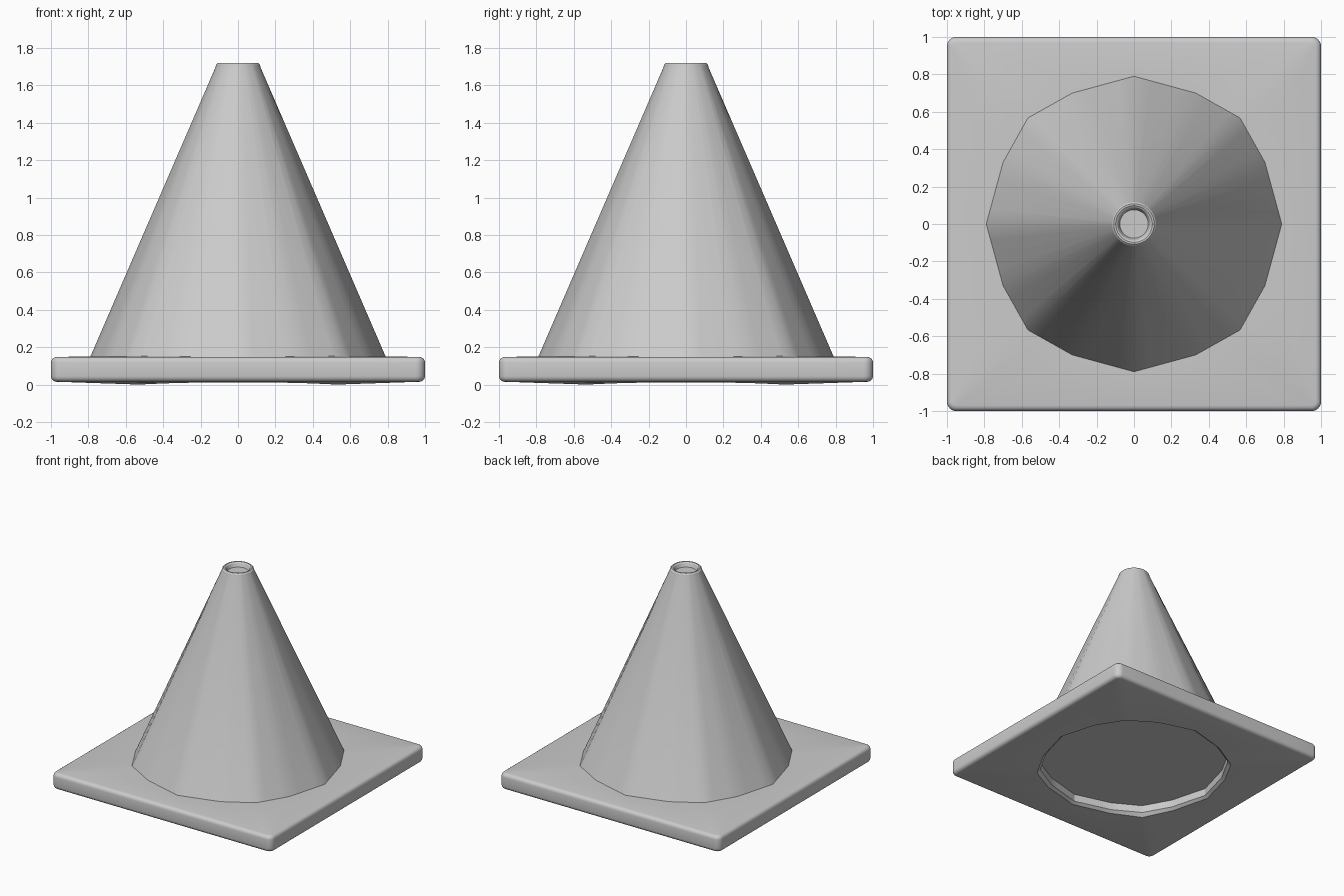
import bpy, bmesh
from math import sin, cos, pi
from mathutils import Vector

if "Cube" in bpy.data.objects:
    bpy.data.objects.remove(bpy.data.objects["Cube"])

N = 64  # points per ring, 16 per quadrant


def lerp(a, b, t):
    return a + (b - a) * t


# Each shape gives the point for step i (0..8) of the first octant
def square(h, r):
    def f(i):
        if i <= 4:
            return Vector((h, (h - r) * i / 4))
        a = (i - 4) / 4 * pi / 4
        return Vector((h - r + r * cos(a), h - r + r * sin(a)))
    return f


def sixteen_sided(s):
    p = [Vector(v) * s for v in ((0.79, 0), (0.70, 0.33), (0.567, 0.567))]
    return lambda i: lerp(p[0], p[1], i / 4) if i <= 4 else lerp(p[1], p[2], i / 4 - 1)


def circle(r):
    return lambda i: Vector((cos(i * pi / 32), sin(i * pi / 32))) * r


def make_ring(bm, shape, z, dip=0.0):
    """One closed ring; dip shifts the height at the diagonals."""
    ring = []
    for k in range(N):
        q, j = divmod(k, 16)
        i = min(j, 16 - j)
        x, y = shape(i)
        if j > 8:
            x, y = y, x
        for _ in range(q):
            x, y = -y, x
        ring.append(bm.verts.new((x, y, z + dip * (i / 8) ** 2)))
    return ring


def loft(name, rings, cap_start=False, cap_end=False):
    bm = bmesh.new()
    loops = [make_ring(bm, *r) for r in rings]
    for a, b in zip(loops, loops[1:]):
        for k in range(N):
            n = (k + 1) % N
            bm.faces.new((a[k], a[n], b[n], b[k]))
    if cap_start:
        bm.faces.new(loops[0][::-1])
    if cap_end:
        bm.faces.new(loops[-1])
    mesh = bpy.data.meshes.new(name)
    bm.to_mesh(mesh)
    bm.free()
    ob = bpy.data.objects.new(name, mesh)
    bpy.context.collection.objects.link(ob)
    bpy.ops.object.select_all(action='DESELECT')
    ob.select_set(True)
    bpy.context.view_layer.objects.active = ob
    bpy.ops.object.shade_smooth_by_angle(angle=pi / 6)
    return ob


# Square base plate: shallow recess underneath, rounded edges, open under the cone
bevel = 0.03
edge = [(a * pi / 8) for a in range(5)]
plate = [(sixteen_sided(0.90), 0.09), (sixteen_sided(0.90), 0.03),
         (sixteen_sided(0.93), 0.012, -0.012)]
plate += [(square(1 - bevel * (1 - sin(a)), 0.05 - bevel * (1 - sin(a))),
           0.015 + bevel * (1 - cos(a))) for a in edge]
plate += [(square(1 - bevel * (1 - cos(a)), 0.05 - bevel * (1 - cos(a))),
           0.148 - bevel * (1 - sin(a))) for a in edge]
plate += [(sixteen_sided(1.0), 0.148, 0.005)]
loft("base_plate", plate, cap_start=True)

# Cone: 16-sided foot blending to a round tip with a shallow dished top
loft("cone_body", [
    (sixteen_sided(1.0), 0.148, 0.005),
    (circle(0.121), 1.695), (circle(0.117), 1.711), (circle(0.108), 1.72),
    (circle(0.098), 1.72), (circle(0.088), 1.713), (circle(0.082), 1.70),
    (circle(0.076), 1.685)], cap_end=True)
